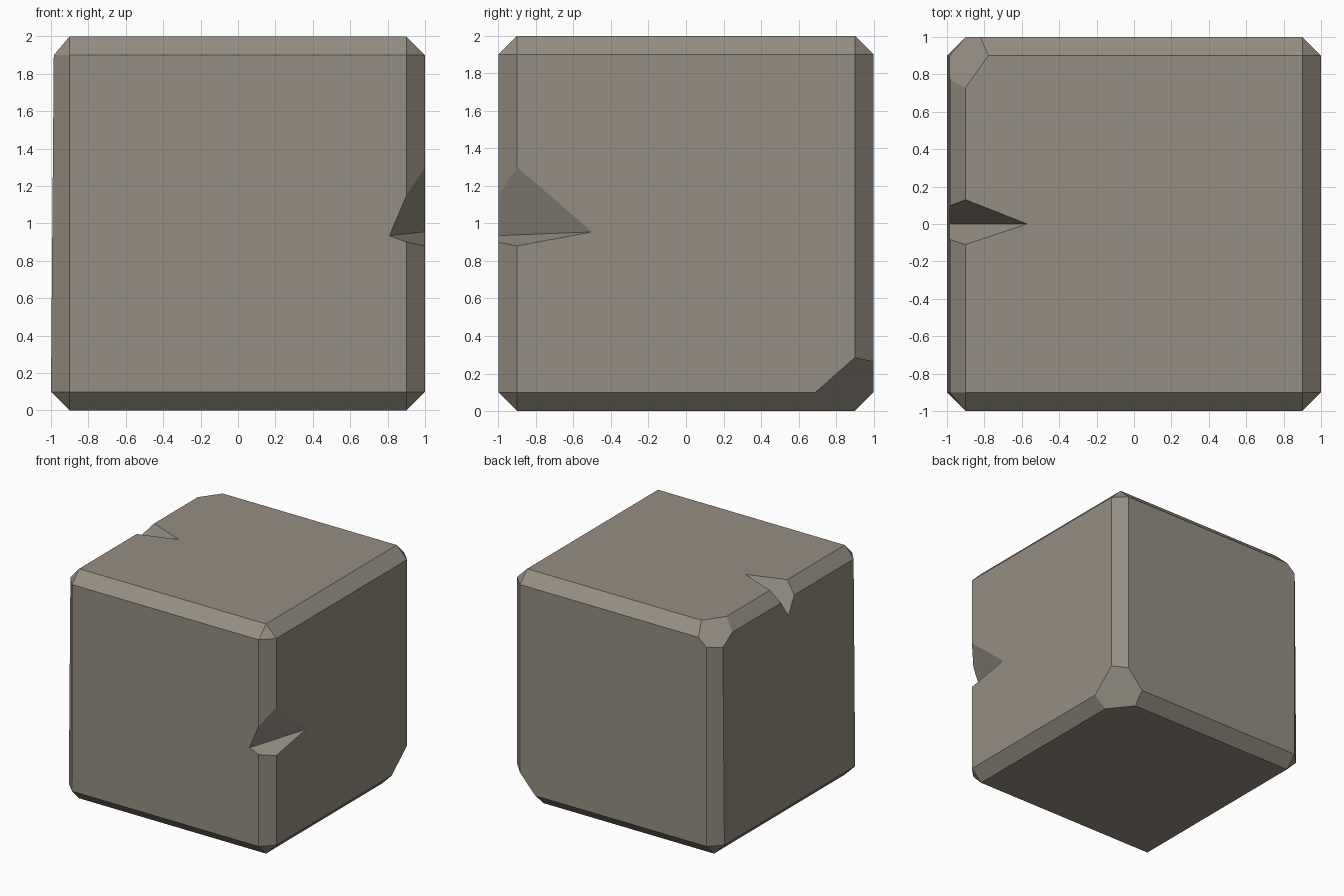
import bpy, bmesh
from mathutils import Vector

if "Cube" in bpy.data.objects:
    bpy.data.objects.remove(bpy.data.objects["Cube"])

stone = bpy.data.materials.new("warm grey stone")
stone.diffuse_color = (0.30, 0.27, 0.22, 1)
stone.use_nodes = True
stone.node_tree.nodes["Principled BSDF"].inputs["Base Color"].default_value = stone.diffuse_color


def make_object(name, bm):
    bmesh.ops.recalc_face_normals(bm, faces=bm.faces[:])
    mesh = bpy.data.meshes.new(name)
    bm.to_mesh(mesh)
    bm.free()
    mesh.materials.append(stone)
    obj = bpy.data.objects.new(name, mesh)
    bpy.context.collection.objects.link(obj)
    return obj


def chip_corner(bm, point, normal):
    """Slice a corner off flat and close the hole."""
    geom = bm.verts[:] + bm.edges[:] + bm.faces[:]
    bmesh.ops.bisect_plane(bm, geom=geom, plane_co=point, plane_no=normal,
                           clear_outer=True)
    rim = [e for e in bm.edges if e.is_boundary]
    bmesh.ops.holes_fill(bm, edges=rim, sides=0)


def notch_cutter(name, a, b, p, q):
    """Wedge with its valley along a-b and one wall through p, the other through q."""
    a, b, p, q = (Vector(v) for v in (a, b, p, q))
    mid = (a + b) / 2
    bm = bmesh.new()
    for v in (a + (a - b) * 2, b + (b - a) * 2, mid + (p - mid) * 4, mid + (q - mid) * 4):
        bm.verts.new(v)
    bmesh.ops.convex_hull(bm, input=bm.verts[:])
    cutter = make_object(name, bm)
    cutter.hide_render = True
    return cutter


# chamfered block
bm = bmesh.new()
bmesh.ops.create_cube(bm, size=2)
bmesh.ops.translate(bm, verts=bm.verts[:], vec=(0, 0, 1))
bmesh.ops.bevel(bm, geom=bm.edges[:], offset=0.1, segments=1, affect='EDGES')

# left side leans in slightly towards the top
for v in bm.verts:
    if v.co.x < -0.95 and v.co.z > 1:
        v.co.x = -0.985

# broken corners: back left top, back right bottom
chip_corner(bm, (-0.9, 0.73, 2), (-1.4, 1, 1.6))
chip_corner(bm, (1, 0.69, 0.1), (1.25, 1, -1.135))
block = make_object("stone_block", bm)

# V-shaped nicks in the top left edge and front right edge
cutters = [
    notch_cutter("top_nick_cutter", (-0.57, 0, 2), (-0.985, 0, 1.75),
                 (-0.9, 0.13, 2), (-0.9, -0.11, 2)),
    notch_cutter("side_nick_cutter", (1, -0.5, 0.955), (0.81, -1, 0.935),
                 (1, -0.9, 1.3), (1, -0.9, 0.88)),
]
bpy.context.view_layer.objects.active = block
for c in cutters:
    mod = block.modifiers.new(c.name, 'BOOLEAN')
    mod.operation = 'DIFFERENCE'
    mod.solver = 'EXACT'
    mod.object = c
    bpy.ops.object.modifier_apply(modifier=mod.name)
for c in cutters:
    bpy.data.objects.remove(c)
